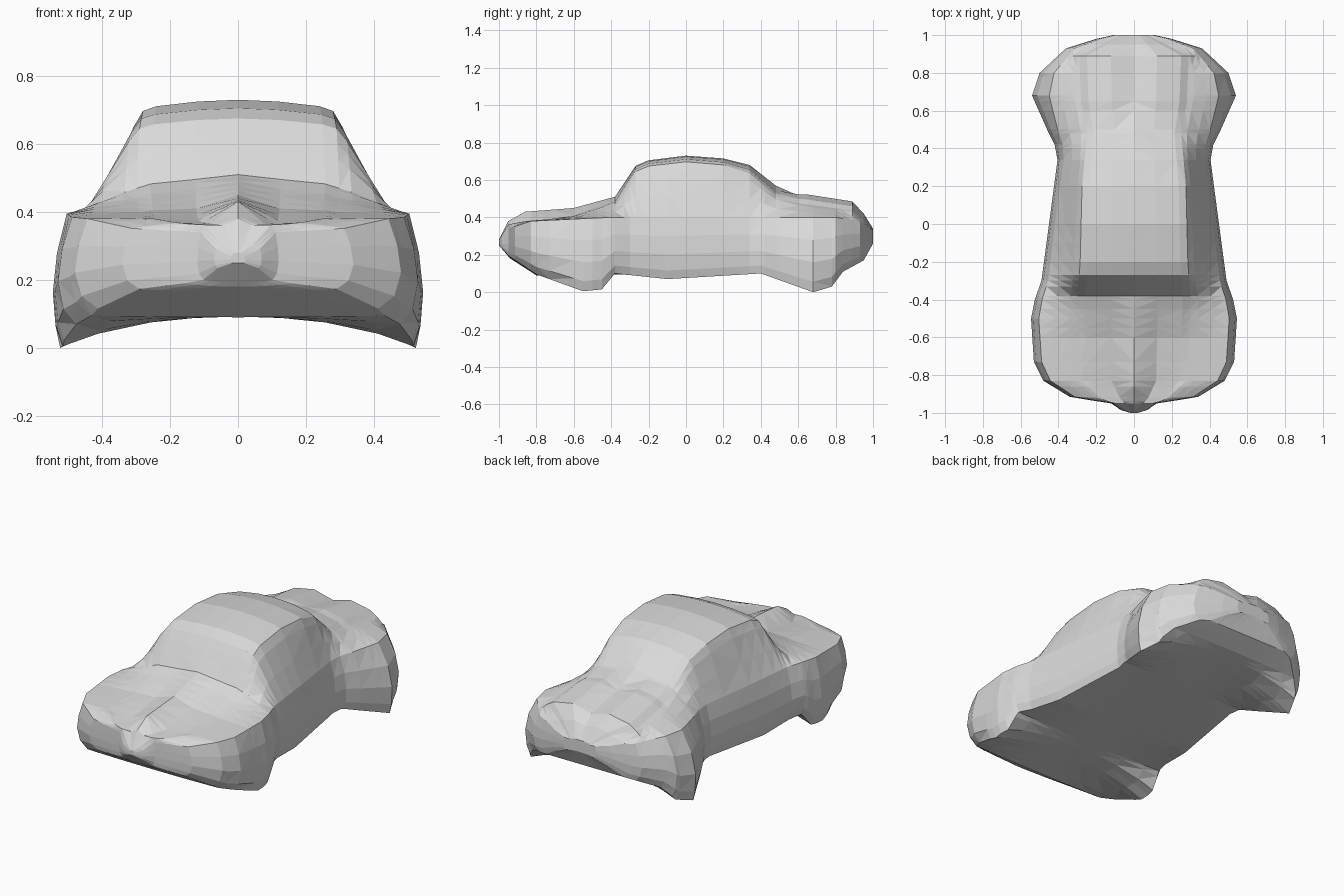
import bpy
import bmesh

old = bpy.data.objects.get("Cube")
if old:
    bpy.data.objects.remove(old, do_unlink=True)

# Lengthwise profiles: (y, value)
HALF_WIDTH = [(-1, .02), (-.985, .07), (-.95, .12), (-.93, .25), (-.915, .34),
              (-.83, .48), (-.73, .53), (-.5, .545), (-.4, .525), (-.3, .49),
              (0, .45), (.34, .405), (.42, .42), (.5, .46), (.68, .54),
              (.8, .5), (.93, .36), (.98, .2), (1, .11)]
SILL = [(-1, .25), (-.94, .19), (-.8, .095), (-.55, .005), (-.45, .015),
        (-.38, .1), (-.1, .07), (.4, .1), (.68, 0), (.78, .03),
        (.84, .11), (.95, .17), (1, .26)]
SILL_WIDTH = [(-1, .85), (-.83, .86), (-.6, .95), (.7, .97), (.9, .9), (1, .85)]
FLOOR = [(-1, .25), (-.94, .18), (-.8, .09), (.4, .1),
         (.84, .12), (.95, .17), (1, .27)]
SHOULDER = [(-1, .27), (-.95, .34), (-.83, .38), (-.4, .4), (.8, .4),
            (.89, .385), (.95, .37), (1, .33)]
SHOULDER_WIDTH = [(-1, .92), (0, .93), (.34, .92), (.68, .83), (.9, .86), (1, .9)]
CREST = [(-1, .28), (-.95, .38), (-.86, .43), (-.6, .45), (-.38, .51),
         (-.33, .585), (-.27, .675), (-.2, .705), (0, .73), (.2, .715),
         (.34, .68), (.48, .57), (.6, .53), (.89, .485), (.95, .42), (1, .34)]
CREST_DROP = [(-1, 0), (-.86, .05), (-.45, .05), (-.3, .03), (.2, .035),
              (.48, .055), (.89, .05), (1, .01)]
CENTRE_DIP = [(-1, 0), (.48, 0), (.65, .02), (.89, .03), (1, 0)]
TOP_WIDTH = [(-1, .01), (-.92, .18), (-.83, .28), (-.4, .3), (-.2, .285),
             (.2, .275), (.48, .25), (.65, .28), (.89, .29), (.95, .17), (1, .07)]
CREST_FULLNESS = [(-1, 0), (-.86, -.2), (-.6, .2), (-.4, .6), (-.3, .85),
                  (.34, .85), (.5, .6), (.65, 1), (1, 1)]


def mix(a, b, t):
    return a + (b - a) * t


def sample(profile, y):
    for (y0, v0), (y1, v1) in zip(profile, profile[1:]):
        if y <= y1:
            return mix(v0, v1, (y - y0) / (y1 - y0))
    return profile[-1][1]


def section(y):
    """Closed ring of (x, z) points across the body."""
    w, sill, tuck, floor = (sample(p, y) for p in (HALF_WIDTH, SILL, SILL_WIDTH, FLOOR))
    shoulder, inset, crest = (sample(p, y) for p in (SHOULDER, SHOULDER_WIDTH, CREST))
    edge = crest - sample(CREST_DROP, y)
    top = min(sample(TOP_WIDTH, y), w * .8)
    full = sample(CREST_FULLNESS, y)
    half = [(0, floor)]
    # underside arch
    half += [(w * tuck * f, mix(floor, sill, t))
             for f, t in ((.25, .05), (.5, .2), (.8, .58), (1, 1))]
    # bulging flank
    half += [(w * f, mix(sill, shoulder, t))
             for f, t in ((mix(tuck, 1, .7), .14), (1, .4),
                          (mix(1, inset, .3), .7), (inset, 1))]
    # cabin side or deck, up to the top edge
    half += [(mix(w * inset, top, t), mix(shoulder, edge, s))
             for t, s in ((.4, .42), (.8, .84), (1, 1))]
    # crown over the top, with a grooved rear deck
    half += [(top * .86, mix(edge, crest, full * .5)),
             (top * .42, mix(edge, crest, full)),
             (0, crest - sample(CENTRE_DIP, y))]
    return half + [(-x, z) for x, z in half[-2:0:-1]]


def loft(name, stations, material):
    bm = bmesh.new()
    rings = [[bm.verts.new((x, y, z)) for x, z in section(y)] for y in stations]
    for a, b in zip(rings, rings[1:]):
        for i in range(len(a)):
            j = (i + 1) % len(a)
            bm.faces.new((a[i], a[j], b[j], b[i]))
    bm.faces.new(rings[0])
    bm.faces.new(rings[-1])
    bmesh.ops.triangulate(bm, faces=bm.faces[:])
    bmesh.ops.recalc_face_normals(bm, faces=bm.faces[:])
    mesh = bpy.data.meshes.new(name)
    bm.to_mesh(mesh)
    bm.free()
    mesh.materials.append(material)
    obj = bpy.data.objects.new(name, mesh)
    bpy.context.collection.objects.link(obj)
    return obj


# Plain grey clay
grey = bpy.data.materials.new("plain_grey")
grey.use_nodes = True
colour = (.7, .7, .7, 1)
grey.diffuse_color = colour
grey.node_tree.nodes["Principled BSDF"].inputs["Base Color"].default_value = colour

# Body shell, with a ring wherever a profile bends
profiles = (HALF_WIDTH, SILL, FLOOR, SHOULDER, CREST, TOP_WIDTH)
stations = sorted({y for profile in profiles for y, _ in profile})
loft("car_body", stations, grey)
